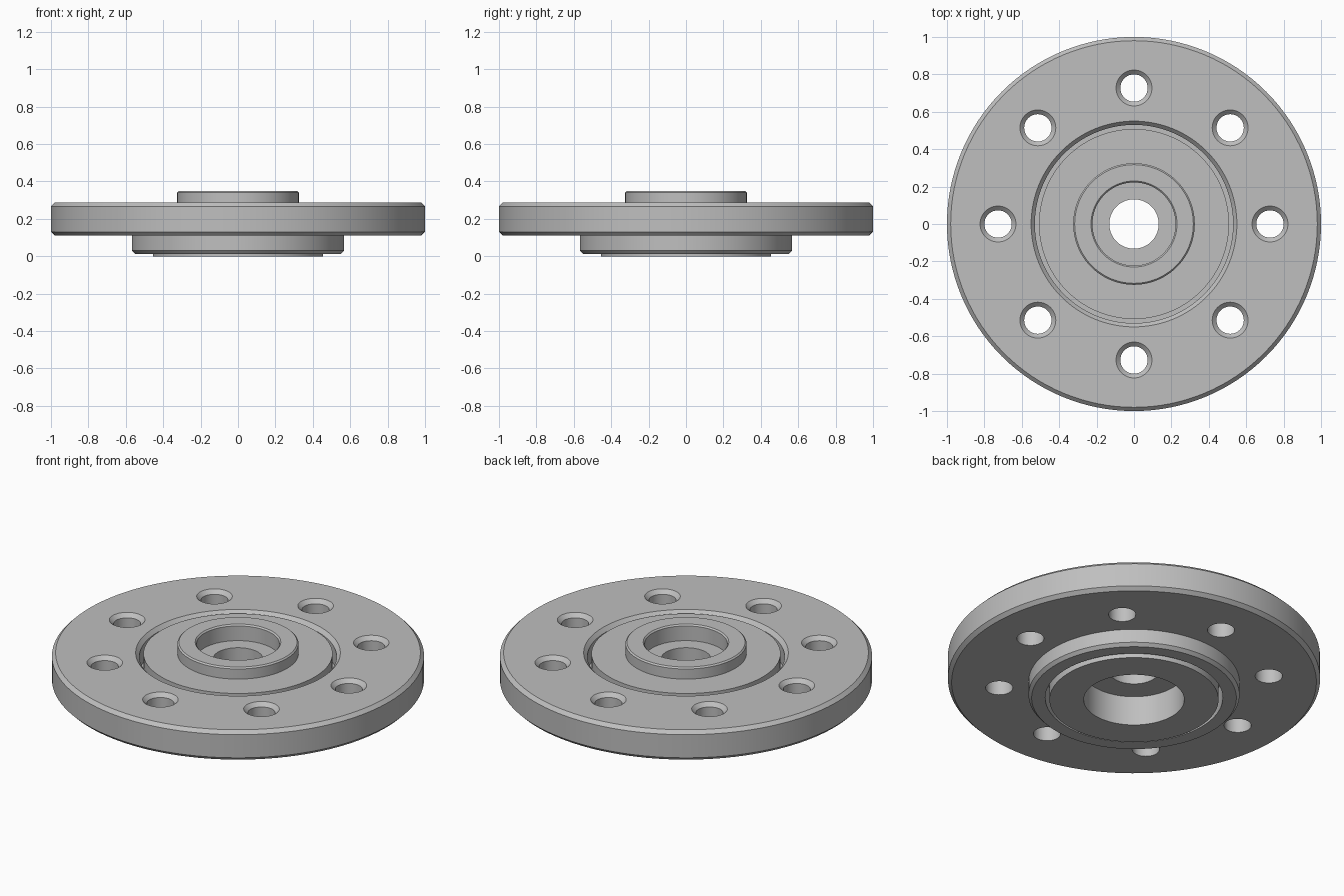
import bpy, bmesh
from math import sin, cos, pi, radians

cube = bpy.data.objects.get("Cube")
if cube:
    bpy.data.objects.remove(cube, do_unlink=True)

steel = bpy.data.materials.new("plain_grey_steel")
steel.use_nodes = True
GREY = (0.52, 0.52, 0.52, 1)
steel.diffuse_color = GREY
steel.node_tree.nodes["Principled BSDF"].inputs["Base Color"].default_value = GREY


def add_lathe(bm, profile, segments, cx=0, cy=0):
    """Spin a closed (radius, height) loop; points on the axis become poles."""
    rings = []
    for r, z in profile:
        if r == 0:
            rings.append([bm.verts.new((cx, cy, z))] * segments)
        else:
            rings.append([bm.verts.new((cx + r * cos(2 * pi * i / segments),
                                        cy + r * sin(2 * pi * i / segments), z))
                          for i in range(segments)])
    for a, b in zip(rings, rings[1:] + rings[:1]):
        if a[0] is a[1] and b[0] is b[1]:
            continue
        for i in range(segments):
            j = (i + 1) % segments
            corners = list(dict.fromkeys((a[i], a[j], b[j], b[i])))
            bm.faces.new(corners)


def make_object(name, bm):
    bmesh.ops.recalc_face_normals(bm, faces=bm.faces)
    mesh = bpy.data.meshes.new(name)
    bm.to_mesh(mesh)
    bm.free()
    mesh.materials.append(steel)
    obj = bpy.data.objects.new(name, mesh)
    bpy.context.collection.objects.link(obj)
    return obj


def activate(obj):
    bpy.ops.object.select_all(action='DESELECT')
    obj.select_set(True)
    bpy.context.view_layer.objects.active = obj


# Outer flange with lower boss and stepped bore
bm = bmesh.new()
add_lathe(bm, [
    (0.55, 0.287), (0.98, 0.287), (1.0, 0.267), (1.0, 0.13), (0.98, 0.11),
    (0.567, 0.11), (0.567, 0.03), (0.55, 0.012), (0.477, 0.012),
    (0.477, 0.16), (0.53, 0.16), (0.53, 0.265)], 128)
flange = make_object("flange", bm)

# Ring of countersunk bolt holes
bm = bmesh.new()
for k in range(8):
    a = k * pi / 4
    add_lathe(bm, [(0, 0.05), (0.073, 0.05), (0.073, 0.265),
                   (0.096, 0.287), (0.096, 0.4), (0, 0.4)],
              48, 0.727 * cos(a), 0.727 * sin(a))
cutter = make_object("bolt_hole_cutter", bm)
cutter.hide_render = True

activate(flange)
cut = flange.modifiers.new("bolt_holes", 'BOOLEAN')
cut.operation = 'DIFFERENCE'
cut.solver = 'EXACT'
cut.object = cutter
bpy.ops.object.modifier_apply(modifier=cut.name)
bpy.data.objects.remove(cutter, do_unlink=True)

# Centre hub seated in the flange, with counterbores above and below
bm = bmesh.new()
add_lathe(bm, [
    (0.132, 0.255), (0.222, 0.255), (0.222, 0.342), (0.23, 0.35),
    (0.317, 0.35), (0.325, 0.342), (0.325, 0.282), (0.508, 0.282),
    (0.508, 0.158), (0.454, 0.158), (0.454, 0), (0.27, 0),
    (0.27, 0.175), (0.132, 0.175)], 128)
hub = make_object("centre_hub", bm)

for obj in (flange, hub):
    activate(obj)
    bpy.ops.object.shade_smooth_by_angle(angle=radians(25))
